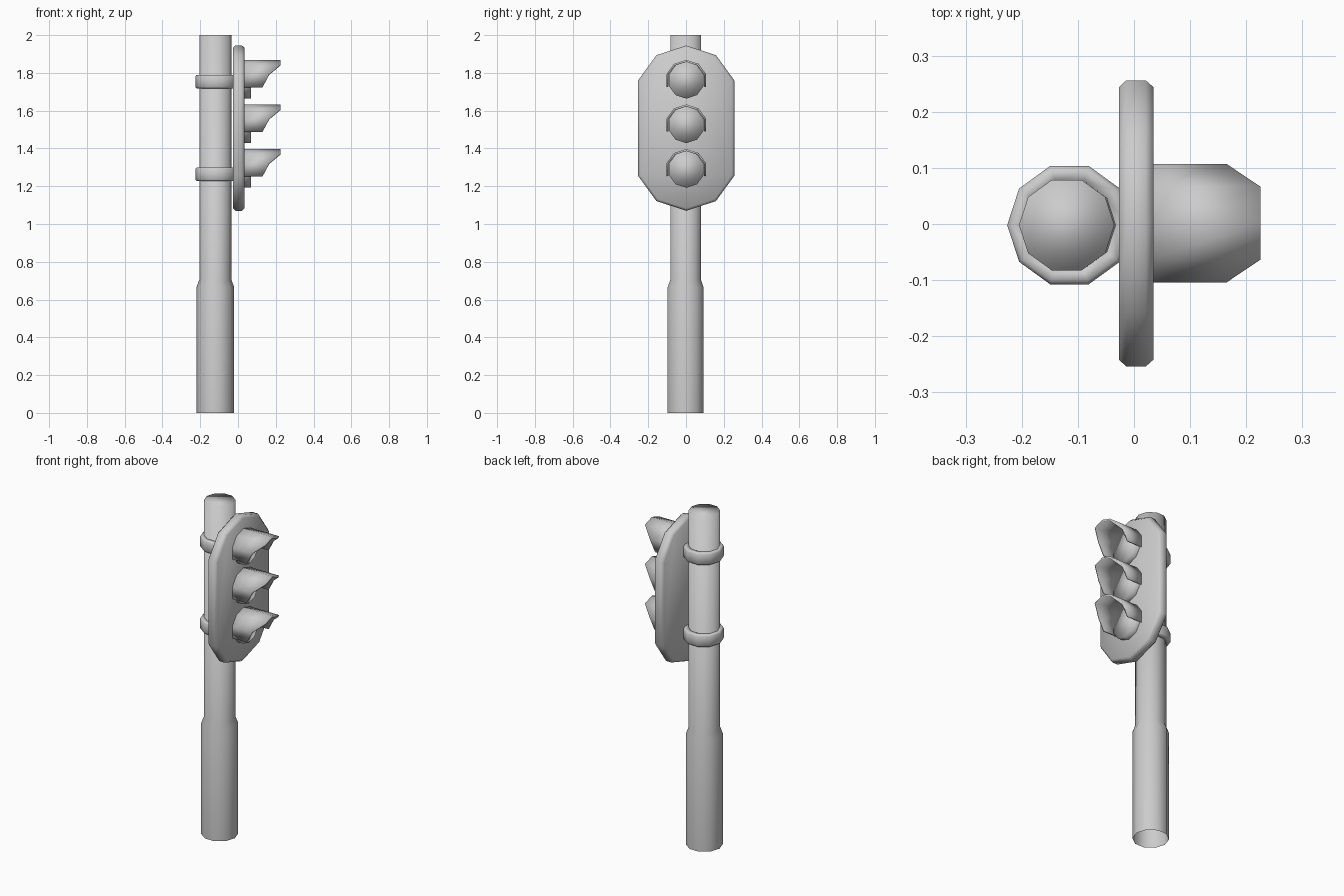
import bpy, bmesh
from math import sin, cos, radians, pi

if "Cube" in bpy.data.objects:
    bpy.data.objects.remove(bpy.data.objects["Cube"])

SIDES = 10
POLE_Y = -0.002


def finish(name, bm):
    bmesh.ops.recalc_face_normals(bm, faces=bm.faces)
    mesh = bpy.data.meshes.new(name)
    bm.to_mesh(mesh)
    bm.free()
    mesh.shade_smooth()
    obj = bpy.data.objects.new(name, mesh)
    bpy.context.collection.objects.link(obj)
    return obj


def loft(name, rings, cap_start=False, cap_end=False, closed=True, loop=False):
    """Skin a list of point rings with quads."""
    bm = bmesh.new()
    vs = [[bm.verts.new(p) for p in r] for r in rings]
    n = len(rings[0])
    pairs = list(zip(vs, vs[1:])) + ([(vs[-1], vs[0])] if loop else [])
    for a, b in pairs:
        for i in range(n if closed else n - 1):
            j = (i + 1) % n
            bm.faces.new((a[i], a[j], b[j], b[i]))
    if cap_start:
        bm.faces.new(vs[0])
    if cap_end:
        bm.faces.new(vs[-1])
    return finish(name, bm)


def ring_z(cx, r, z):
    return [(cx + r * cos(2 * pi * i / SIDES), POLE_Y + r * sin(2 * pi * i / SIDES), z)
            for i in range(SIDES)]


# Stepped pole, open at the foot
loft("pole", [ring_z(-0.12, r, z) for r, z in
              ((0.1, 0), (0.1, 0.665), (0.085, 0.705), (0.085, 2.0))], cap_end=True)

# Clamp bands around the pole
for name, zc in (("upper_clamp", 1.754), ("lower_clamp", 1.263)):
    profile = ((0.082, -0.036), (0.104, -0.036), (0.111, -0.028),
               (0.111, 0.028), (0.104, 0.036), (0.082, 0.036))
    loft(name, [ring_z(-0.115, r, zc + dz) for r, dz in profile], loop=True)


# Backplate: a decagon stretched upwards, with chamfered rim
def plate_ring(x, r):
    pts = []
    for i in range(SIDES):
        a = 2 * pi * i / SIDES
        half = 0.239 if abs(cos(a)) < 0.95 else 0.2395
        z = 1.5075 + r * cos(a) + (half if cos(a) > 0 else -half)
        pts.append((x, 0.001 + r * sin(a), z))
    # merge the stretch so the end points sit on the two half circles
    return [(x, y, 1.5075 + (z - 1.5075) * (0.4375 - (0.268 - r)) / (r + 0.2395))
            if abs(y - 0.001) < 1e-6 else
            (x, y, z - (0.239 - 0.1695) * (1 if z > 1.5075 else -1)) for x, y, z in pts]


loft("backplate", [plate_ring(x, r) for x, r in
                   ((-0.027, 0.255), (-0.014, 0.268), (0.021, 0.268), (0.035, 0.255))],
     cap_start=True, cap_end=True)

# Three lamps, each a lens under a cut-away visor
REACH = {0: 0.225, 36: 0.225, 72: 0.165, 108: 0.13}
ANGLES = range(-108, 109, 36)


def arc(r, zc, front):
    return [(REACH[abs(a)] if front else 0.03,
             0.0015 + r * sin(radians(a)), zc + r * cos(radians(a))) for a in ANGLES]


for name, zc in (("top", 1.758), ("middle", 1.522), ("bottom", 1.286)):
    loft(name + "_lens",
         [[(x, 0.0015 + 0.097 * sin(2 * pi * i / SIDES), zc + 0.003 + 0.097 * cos(2 * pi * i / SIDES))
           for i in range(SIDES)] for x in (0.03, 0.07)], cap_end=True)
    rings = [arc(0.111, zc, False), arc(0.111, zc, True),
             arc(0.1, zc, True), arc(0.1, zc, False)]
    # cap_ends of the shell run along the two lower edges
    bands = [list(p) for p in zip(*rings)]
    loft(name + "_visor", bands, cap_start=True, cap_end=True)
